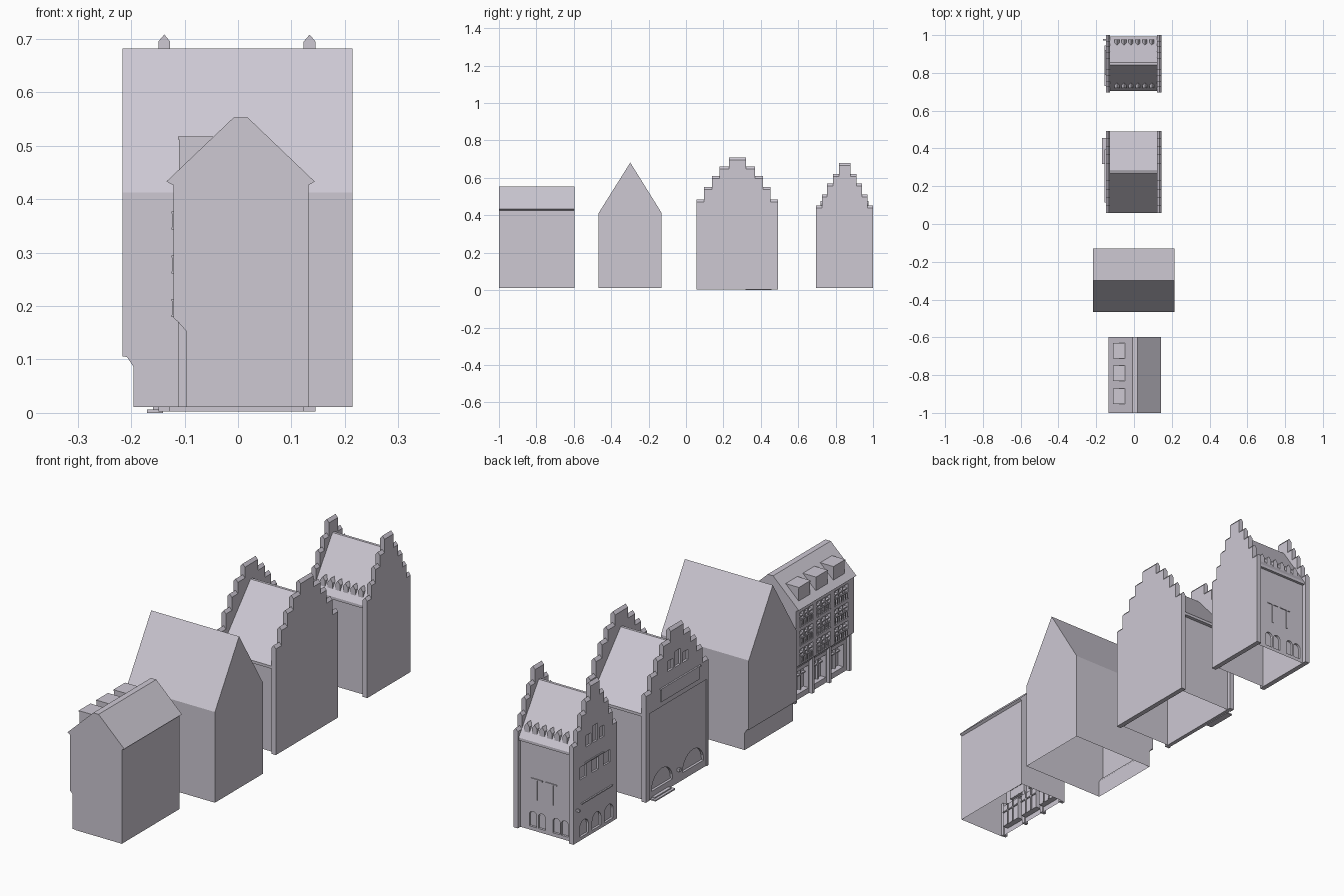
import bpy, bmesh, math
from mathutils import Vector

cube = bpy.data.objects.get("Cube")
if cube:
    bpy.data.objects.remove(cube, do_unlink=True)

plaster = bpy.data.materials.new("pale_lavender_grey")
plaster.use_nodes = True
COLOUR = (0.61, 0.58, 0.65, 1)
plaster.diffuse_color = COLOUR
plaster.node_tree.nodes["Principled BSDF"].inputs["Base Color"].default_value = COLOUR


def prism(pts, axis, a, b):
    """A 2D outline with z as its second coordinate, swept along x or y."""
    return pts, axis, a, b


def rect(u0, u1, v0, v1):
    return [(u0, v0), (u1, v0), (u1, v1), (u0, v1)]


def box(x0, x1, y0, y1, z0, z1):
    return prism(rect(x0, x1, z0, z1), "y", y0, y1)


def arch(mid, half, bottom, spring, n=12):
    pts = [(mid - half, bottom), (mid + half, bottom)]
    for i in range(n + 1):
        t = math.pi * i / n
        pts.append((mid + half * math.cos(t), spring + half * math.sin(t)))
    return pts


def build(name, prisms):
    bm = bmesh.new()
    for pts, axis, a, b in prisms:
        rows = []
        for d in (a, b):
            rows.append([bm.verts.new((d, u, v) if axis == "x" else (u, d, v)) for u, v in pts])
        bm.faces.new(rows[0])
        bm.faces.new(rows[1])
        for i in range(len(pts)):
            j = (i + 1) % len(pts)
            bm.faces.new((rows[0][i], rows[0][j], rows[1][j], rows[1][i]))
    bmesh.ops.recalc_face_normals(bm, faces=bm.faces)
    mesh = bpy.data.meshes.new(name)
    bm.to_mesh(mesh)
    bm.free()
    mesh.materials.append(plaster)
    obj = bpy.data.objects.new(name, mesh)
    bpy.context.scene.collection.objects.link(obj)
    return obj


def carve(obj, cutters):
    cutter = build("cutter", cutters)
    cutter.hide_render = True
    mod = obj.modifiers.new("openings", "BOOLEAN")
    mod.operation, mod.solver, mod.object = "DIFFERENCE", "EXACT", cutter
    bpy.context.view_layer.update()
    graph = bpy.context.evaluated_depsgraph_get()
    mesh = bpy.data.meshes.new_from_object(obj.evaluated_get(graph))
    obj.modifiers.clear()
    obj.data = mesh
    bpy.data.objects.remove(cutter, do_unlink=True)


def open_bottom(obj, z):
    bm = bmesh.new()
    bm.from_mesh(obj.data)
    low = [f for f in bm.faces if all(v.co.z < z + 0.001 for v in f.verts)]
    bmesh.ops.delete(bm, geom=low, context="FACES")
    bm.to_mesh(obj.data)
    bm.free()


# Arcaded house: jettied upper floors above a recessed ground floor
half = [(0.132, 0.011), (0.132, 0.426), (0.1435, 0.433), (0.018, 0.553), (-0.008, 0.553),
        (-0.134, 0.433), (-0.121, 0.426), (-0.121, 0.178), (-0.112, 0.17), (-0.096, 0.152),
        (-0.096, 0.011)]
arcade = build("arcaded_house", [prism(half, "y", -1.0, -0.597)])
columns = [-0.67, -0.79, -0.912]
floors = [0.183, 0.265, 0.347]
cuts = [box(-0.15, -0.106, c - 0.046, c + 0.046, z, z + 0.064) for c in columns for z in floors]
cuts += [box(-0.15, -0.07, c - 0.05, c + 0.05, 0.035, 0.135) for c in columns]
carve(arcade, cuts)
open_bottom(arcade, 0.011)

trim, rails = [], []
for c in columns:
    for z in floors:
        # Window crossbars, sill and railing
        trim += [box(-0.118, -0.104, c + d - 0.003, c + d + 0.003, z, z + 0.064)
                 for d in (-0.015, 0.015)]
        trim.append(box(-0.118, -0.104, c - 0.046, c + 0.046, z + 0.04, z + 0.045))
        rails += [box(-0.124, -0.119, c - 0.046, c + 0.046, z + h, z + h + 0.004)
                  for h in (-0.004, 0.026)]
        rails += [box(-0.1235, -0.1205, c + k * 0.014 - 0.002, c + k * 0.014 + 0.002, z, z + 0.028)
                  for k in range(-3, 4)]
    trim += [box(-0.08, -0.065, c + d - 0.003, c + d + 0.003, 0.035, 0.135) for d in (-0.017, 0.017)]
    trim.append(box(-0.08, -0.065, c - 0.05, c + 0.05, 0.1, 0.105))
build("window_bars", trim)
build("balcony_railings", rails)
build("arcade_posts", [box(-0.112, -0.09, y - 0.007, y + 0.007, 0.011, 0.17)
                       for y in (-0.608, -0.73, -0.851, -0.99)])
build("dormers", [box(-0.11, -0.045, c - 0.04, c + 0.04, 0.44, 0.513) for c in columns])
build("dormer_lids", [box(-0.112, -0.047, c - 0.041, c + 0.041, 0.512, 0.517) for c in columns])

# Plain house: steep roof and a set back ground floor
plain = build("plain_house", [prism(
    [(-0.467, 0.011), (-0.13, 0.011), (-0.13, 0.412), (-0.298, 0.682), (-0.467, 0.412)],
    "x", -0.216, 0.214)])
carve(plain, [prism([(-0.25, 0.0), (-0.196, 0.0), (-0.196, 0.087), (-0.208, 0.105), (-0.25, 0.106)],
                    "y", -0.6, 0.0)])
open_bottom(plain, 0.011)


def stepped_house(name, mid, z0, tiers, wall, eave, eave_z, ridge_z):
    """Roofed body between two stepped gables with pointed copings."""
    body = build(name + "_body", [prism(
        [(mid - wall, z0), (mid - wall, eave_z - 0.012), (mid - eave, eave_z - 0.012),
         (mid - eave, eave_z), (mid - 0.006, ridge_z), (mid + 0.006, ridge_z),
         (mid + eave, eave_z), (mid + eave, eave_z - 0.012), (mid + wall, eave_z - 0.012),
         (mid + wall, z0)], "x", -0.13, 0.127)])
    right, copings = [], []
    for i, (w, top) in enumerate(tiers):
        low = z0 if i == 0 else tiers[i - 1][1] - 0.013
        right += [(w, low), (w, top - 0.013)]
    outline = [(mid + w, z) for w, z in right] + [(mid - w, z) for w, z in reversed(right)]
    gables = []
    for side, x0, x1 in (("street", -0.149, -0.127), ("rear", 0.123, 0.145)):
        gables.append(build(name + "_" + side + "_gable", [prism(outline, "x", x0, x1)]))
        for i, (w, top) in enumerate(tiers):
            cap = [(x0, top - 0.013), (x1, top - 0.013), ((x0 + x1) / 2, top)]
            inner = tiers[i + 1][0] if i + 1 < len(tiers) else 0
            for s in (-1, 1):
                copings.append(prism(cap, "y", mid + s * inner, mid + s * w))
    build(name + "_copings", copings)
    return body, gables[0]


# Large stepped gable house
tall, front = stepped_house(
    "large_stepped_house", 0.275, 0.003,
    [(0.218, 0.485), (0.178, 0.552), (0.137, 0.61), (0.095, 0.66), (0.045, 0.708)],
    0.2, 0.216, 0.39, 0.628)
carve(front, [box(-0.2, -0.145, 0.067, 0.469, -0.02, 0.387)])
windows = [prism(arch(m, 0.073, 0.035, 0.038), "x", -0.2, -0.134) for m in (0.374, 0.157)]
windows += [prism(rect(m - 0.02, m + 0.02, 0.525, t), "x", -0.2, -0.139)
            for m, t in ((0.322, 0.57), (0.27, 0.595), (0.218, 0.57))]
carve(front, windows)
open_bottom(tall, 0.003)
build("sign_board", [box(-0.153, -0.147, 0.12, 0.39, 0.41, 0.464),
                     box(-0.156, -0.147, 0.115, 0.395, 0.464, 0.47)])
build("door_steps", [box(-0.17, -0.14, 0.318, 0.456, 0.0, 0.006),
                     box(-0.159, -0.14, 0.33, 0.444, 0.0, 0.011)])
build("door_lamp", [box(-0.157, -0.14, 0.257, 0.269, 0.055, 0.068)])

# Small stepped gable house
MID = 0.848
small, front = stepped_house(
    "small_stepped_house", MID, 0.011,
    [(0.152, 0.452), (0.122, 0.51), (0.094, 0.57), (0.063, 0.62), (0.031, 0.68)],
    0.133, 0.145, 0.41, 0.615)
carve(small, [prism(arch(x, 0.018, 0.027, 0.077), "y", 0.971, 1.05)
              for x in (0.062, 0.018, -0.053, -0.094)])
windows = [prism(arch(y, 0.03, 0.025, 0.065), "x", -0.2, -0.139) for y in (0.925, 0.838, 0.752)]
windows += [prism(rect(y - 0.022, y + 0.022, 0.28, 0.335), "x", -0.2, -0.141)
            for y in (0.93, 0.848, 0.766)]
windows += [prism(rect(y - 0.016, y + 0.016, 0.41, t), "x", -0.2, -0.141)
            for y, t in ((0.894, 0.46), (0.848, 0.485), (0.802, 0.46))]
carve(front, windows)
open_bottom(small, 0.011)
build("string_course", [box(-0.155, -0.145, 0.73, 0.945, 0.17, 0.175)])
build("window_lintels", [box(-0.154, -0.145, 0.79, 0.92, 0.34, 0.345)])
build("wall_lamp", [box(-0.165, -0.145, 0.972, 0.98, 0.15, 0.16)])
build("wall_ties", [box(x - 0.003, x + 0.003, 0.978, 0.985, 0.15, 0.238) for x in (0.042, -0.036)]
      + [box(x - 0.028, x + 0.028, 0.978, 0.985, 0.238, 0.243) for x in (0.042, -0.028)])

# Row of pointed lucarnes along both eaves
lucarnes = []
for k in range(6):
    x = -0.09 + 0.037 * k
    shape = [(x - 0.012, 0.405), (x + 0.012, 0.405), (x + 0.012, 0.46), (x, 0.477), (x - 0.012, 0.46)]
    for s in (-1, 1):
        lucarnes.append(prism(shape, "y", MID + s * 0.092, MID + s * 0.128))
build("lucarnes", lucarnes)
